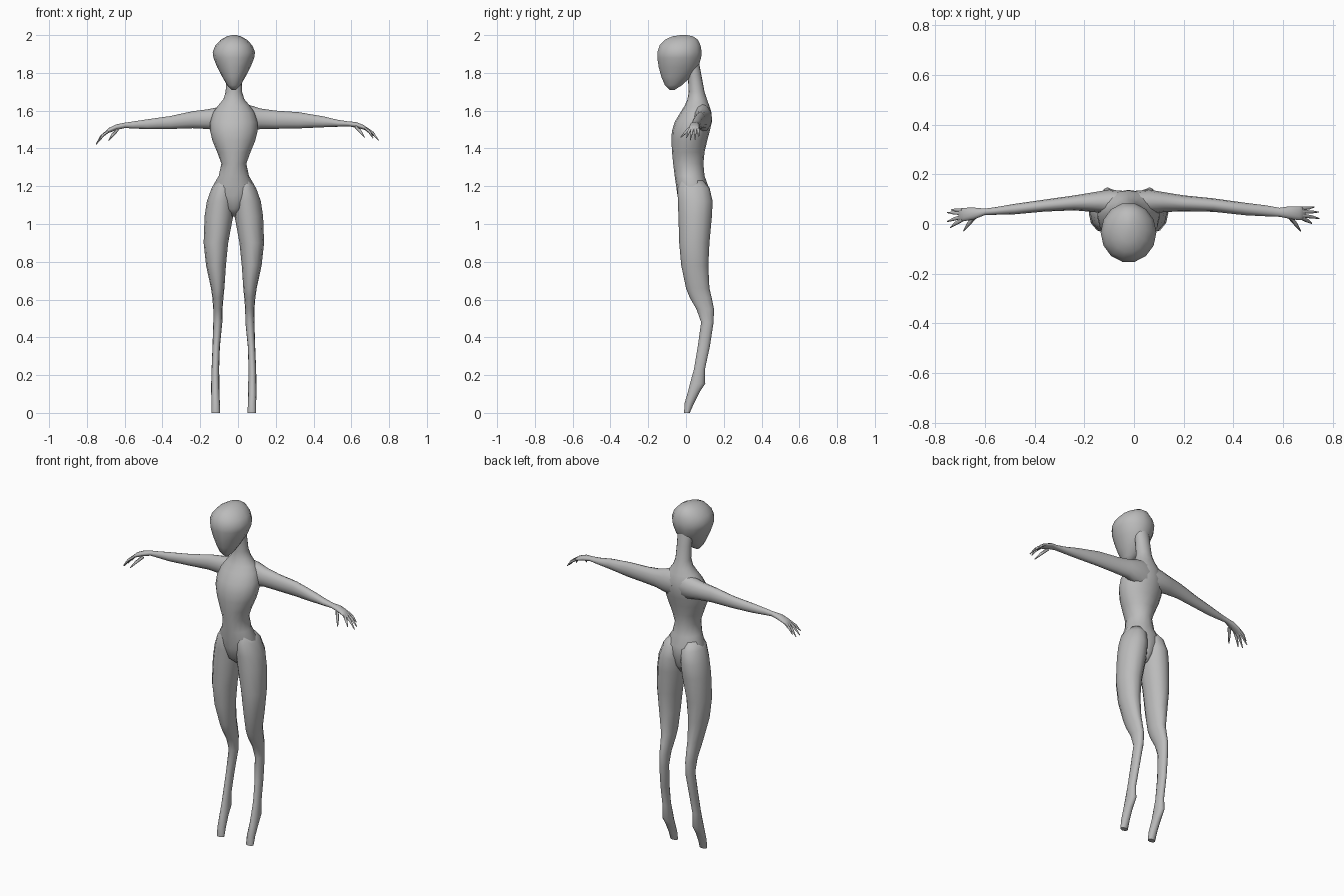
import bpy, bmesh, math
from mathutils import Vector

CX = -0.022  # centre line of the figure
skin = bpy.data.materials.new("grey skin")
skin.diffuse_color = (0.5, 0.5, 0.5, 1)


def loft(name, rings, sides=12, angle=60):
    """Closed tube through rings of (centre, half axis u, half axis v)."""
    bm = bmesh.new()
    loops = []
    for c, u, v in rings:
        loops.append([bm.verts.new(Vector(c) + Vector(u) * math.cos(t) + Vector(v) * math.sin(t))
                      for t in (2 * math.pi * i / sides for i in range(sides))])
    for a, b in zip(loops, loops[1:]):
        for i in range(sides):
            j = (i + 1) % sides
            bm.faces.new((a[i], a[j], b[j], b[i]))
    bm.faces.new(loops[0])
    bm.faces.new(loops[-1])
    bmesh.ops.recalc_face_normals(bm, faces=bm.faces)
    me = bpy.data.meshes.new(name)
    bm.to_mesh(me)
    bm.free()
    me.materials.append(skin)
    ob = bpy.data.objects.new(name, me)
    bpy.context.collection.objects.link(ob)
    bpy.ops.object.select_all(action='DESELECT')
    ob.select_set(True)
    bpy.context.view_layer.objects.active = ob
    bpy.ops.object.shade_smooth_by_angle(angle=math.radians(angle))
    return ob


def level(z, x0, x1, y0, y1):
    """Horizontal ring from its extents."""
    return (((x0 + x1) / 2, (y0 + y1) / 2, z), ((x1 - x0) / 2, 0, 0), (0, (y1 - y0) / 2, 0))


def finger(name, pts, r):
    """Thin tapering digit along a short path."""
    rings = []
    for i, p in enumerate(pts):
        k = r * (1, 0.85, 0.25)[i]
        d = (Vector(pts[min(i + 1, 2)]) - Vector(pts[max(i - 1, 0)])).normalized()
        u = d.cross(Vector((0, 1, 0))).normalized()
        rings.append((p, u * k, d.cross(u) * k))
    loft(name, rings, 6)


# Head: egg with a pointed chin; z, half width, front, back
head = [(1.71, 0.012, -0.088, -0.06), (1.735, 0.036, -0.113, -0.02), (1.78, 0.062, -0.133, 0.03),
        (1.83, 0.088, -0.147, 0.068), (1.88, 0.108, -0.155, 0.083), (1.91, 0.112, -0.155, 0.086),
        (1.945, 0.098, -0.143, 0.08), (1.975, 0.07, -0.115, 0.066), (1.993, 0.038, -0.075, 0.04),
        (2.0, 0.01, -0.03, 0.005)]
loft("head", [level(z, CX - w, CX + w, a, b) for z, w, a, b in head], 14)

# Neck and torso: z, half width, front, back
torso = [(1.04, 0.012, 0.02, 0.08), (1.08, 0.05, -0.03, 0.105), (1.15, 0.10, -0.045, 0.12),
         (1.2, 0.112, -0.052, 0.118), (1.255, 0.08, -0.06, 0.098), (1.32, 0.066, -0.068, 0.092),
         (1.38, 0.088, -0.074, 0.098), (1.44, 0.113, -0.077, 0.112), (1.49, 0.125, -0.075, 0.125),
         (1.54, 0.125, -0.06, 0.137), (1.59, 0.11, -0.03, 0.135), (1.625, 0.085, -0.008, 0.124),
         (1.66, 0.056, 0.008, 0.111), (1.7, 0.043, 0.014, 0.098), (1.78, 0.042, 0.01, 0.083),
         (1.85, 0.045, 0.0, 0.07)]
loft("torso", [level(z, CX - w, CX + w, a, b) for z, w, a, b in torso], 16)

# Legs on tiptoe: z, inner, outer, front, back
leg = [(1.23, 0.02, 0.09, -0.03, 0.09), (1.19, 0.0, 0.118, -0.045, 0.125), (1.12, -0.002, 0.143, -0.043, 0.141),
       (1.04, 0.004, 0.155, -0.04, 0.137), (0.9, 0.03, 0.16, -0.036, 0.124), (0.78, 0.042, 0.147, -0.025, 0.118),
       (0.66, 0.05, 0.121, 0.0, 0.124), (0.61, 0.055, 0.114, 0.02, 0.136), (0.55, 0.06, 0.109, 0.055, 0.148),
       (0.48, 0.061, 0.109, 0.08, 0.146), (0.35, 0.074, 0.113, 0.062, 0.126), (0.23, 0.078, 0.118, 0.042, 0.1),
       (0.155, 0.076, 0.12, 0.021, 0.102), (0.11, 0.076, 0.12, 0.01, 0.072), (0.05, 0.074, 0.118, -0.008, 0.042),
       (0.0, 0.073, 0.118, -0.01, 0.02)]
for side, s in (("left", -1), ("right", 1)):
    loft(side + "_leg", [level(z, CX + s * i, CX + s * o, a, b) for z, i, o, a, b in leg], 12)

# Arms with palms: x, y, z, half depth, half height
arms = {
    "right": [(0.0, 0.078, 1.56, 0.055, 0.085), (0.06, 0.088, 1.56, 0.05, 0.07), (0.12, 0.088, 1.557, 0.04, 0.054),
              (0.2, 0.083, 1.552, 0.032, 0.048), (0.32, 0.076, 1.549, 0.027, 0.043), (0.45, 0.06, 1.541, 0.025, 0.029),
              (0.53, 0.053, 1.533, 0.022, 0.018), (0.585, 0.047, 1.53, 0.018, 0.013), (0.625, 0.046, 1.525, 0.025, 0.015),
              (0.665, 0.043, 1.512, 0.028, 0.012), (0.69, 0.042, 1.497, 0.024, 0.008)],
    "left": [(-0.04, 0.078, 1.56, 0.055, 0.08), (-0.1, 0.088, 1.557, 0.05, 0.062), (-0.16, 0.088, 1.555, 0.04, 0.052),
             (-0.24, 0.085, 1.552, 0.03, 0.045), (-0.36, 0.074, 1.537, 0.024, 0.034), (-0.48, 0.06, 1.528, 0.021, 0.026),
             (-0.56, 0.052, 1.524, 0.015, 0.018), (-0.6, 0.049, 1.522, 0.013, 0.014), (-0.645, 0.042, 1.512, 0.024, 0.015),
             (-0.685, 0.038, 1.495, 0.027, 0.013), (-0.705, 0.036, 1.48, 0.024, 0.008)]}
for side, path in arms.items():
    loft(side + "_arm", [((x, y, z), (0, a, 0), (0, 0, b)) for x, y, z, a, b in path], 12)

# Hands: finger root y, tip x, tip y, tip z
hands = {"right": (1, 0.675, 1.507, [(0.062, 0.725, 0.068, 1.462), (0.049, 0.742, 0.048, 1.447),
                                     (0.035, 0.745, 0.022, 1.442), (0.024, 0.715, 0.002, 1.455)]),
         "left": (-1, 0.69, 1.49, [(0.056, 0.735, 0.057, 1.44), (0.043, 0.75, 0.046, 1.425),
                                   (0.03, 0.75, 0.01, 1.422), (0.018, 0.738, -0.014, 1.435)])}
for side, (s, rx, rz, digits) in hands.items():
    for n, (ry, tx, ty, tz) in enumerate(digits):
        mid = (s * (rx * 0.45 + tx * 0.55), (ry + ty) / 2, rz * 0.6 + tz * 0.4)
        finger(f"{side}_finger_{n + 1}", [(s * rx, ry, rz), mid, (s * tx, ty, tz)], 0.0085)
    # Thumb reaches forward and down from the palm
    finger(side + "_thumb", [(s * (rx - 0.05), 0.03, rz + 0.008), (s * (rx - 0.025), 0.0, rz - 0.02),
                             (s * (rx - 0.005), -0.028, rz - 0.048)], 0.009)
